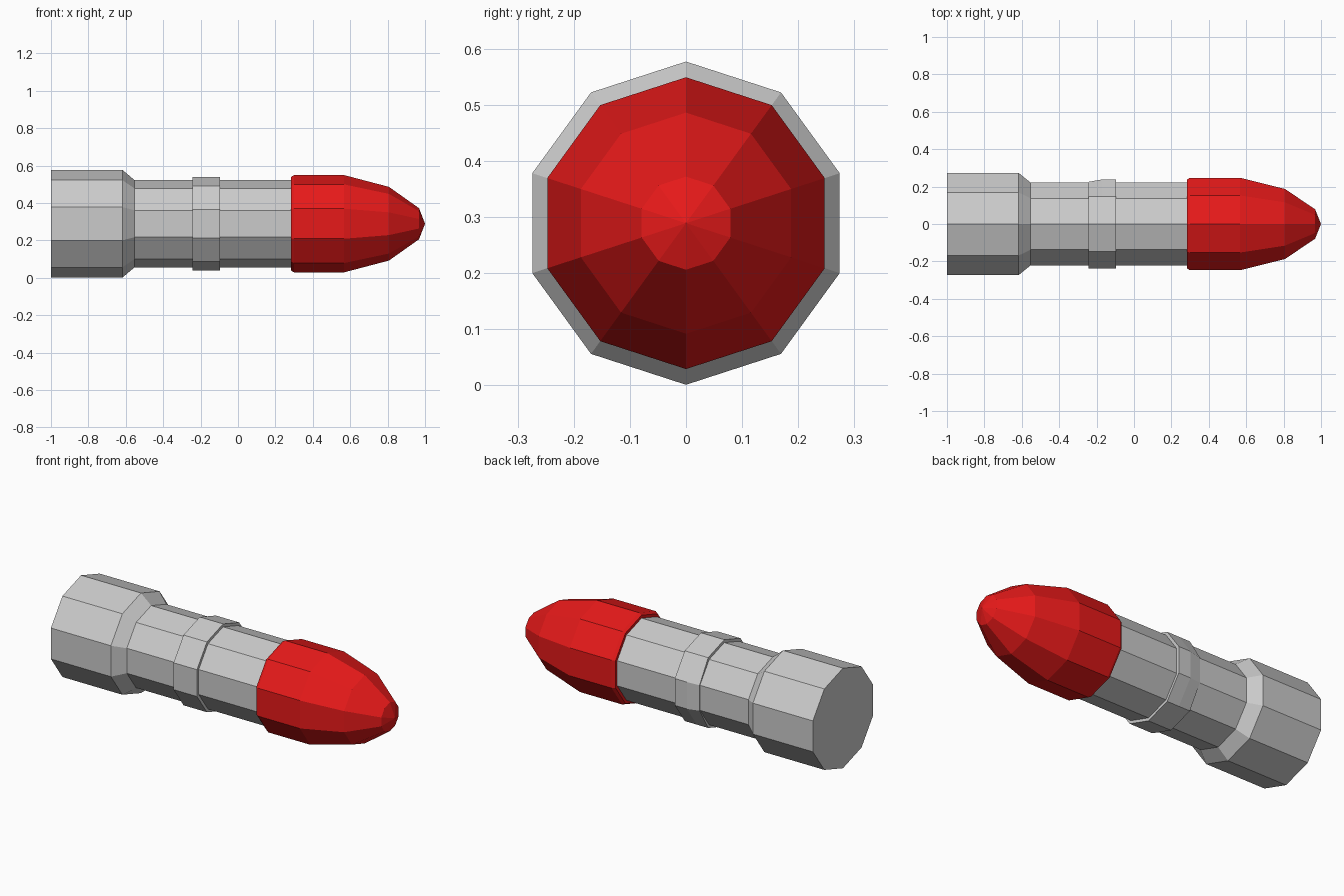
import bpy, bmesh, math

if "Cube" in bpy.data.objects:
    bpy.data.objects.remove(bpy.data.objects["Cube"])

SIDES = 10
AXIS_Z = 0.289


def lathe(name, profile, tweak=None):
    """Spin (x, radius) points around the x direction; radius 0 makes a tip."""
    bm = bmesh.new()
    rings = []
    for i, (x, r) in enumerate(profile):
        if r == 0:
            rings.append([bm.verts.new((x, 0, AXIS_Z))] * SIDES)
            continue
        ring = []
        for k in range(SIDES):
            a = math.pi / 2 + k * math.tau / SIDES
            rr = tweak(i, k, r) if tweak else r
            ring.append(bm.verts.new((x, rr * math.cos(a), AXIS_Z + rr * math.sin(a))))
        rings.append(ring)
    for a, b in zip(rings, rings[1:]):
        for k in range(SIDES):
            j = (k + 1) % SIDES
            bm.faces.new(list(dict.fromkeys((a[k], a[j], b[j], b[k]))))
    for ring in (rings[0], rings[-1]):
        if len(set(ring)) > 1:
            bm.faces.new(ring)
    bmesh.ops.recalc_face_normals(bm, faces=bm.faces)
    mesh = bpy.data.meshes.new(name)
    bm.to_mesh(mesh)
    bm.free()
    obj = bpy.data.objects.new(name, mesh)
    bpy.context.collection.objects.link(obj)
    return obj


# Wide base tapering into the shaft
lathe("body", [(-1, 0.288), (-0.618, 0.288), (-0.553, 0.233), (0.285, 0.233)])

# Raised collar, with its rear edge worn down on the back face
lathe("collar", [(-0.244, 0.25), (-0.172, 0.25), (-0.095, 0.25)],
      lambda i, k, r: 0.237 if i == 0 and k in (7, 8) else r)

# Red rounded nose
nose = lathe("nose", [(0.283, 0.25), (0.3, 0.26), (0.567, 0.26),
                      (0.807, 0.197), (0.968, 0.083), (1, 0)])
red = bpy.data.materials.new("red")
red.diffuse_color = (0.8, 0.01, 0.01, 1)
red.use_nodes = True
red.node_tree.nodes["Principled BSDF"].inputs["Base Color"].default_value = red.diffuse_color
nose.data.materials.append(red)
